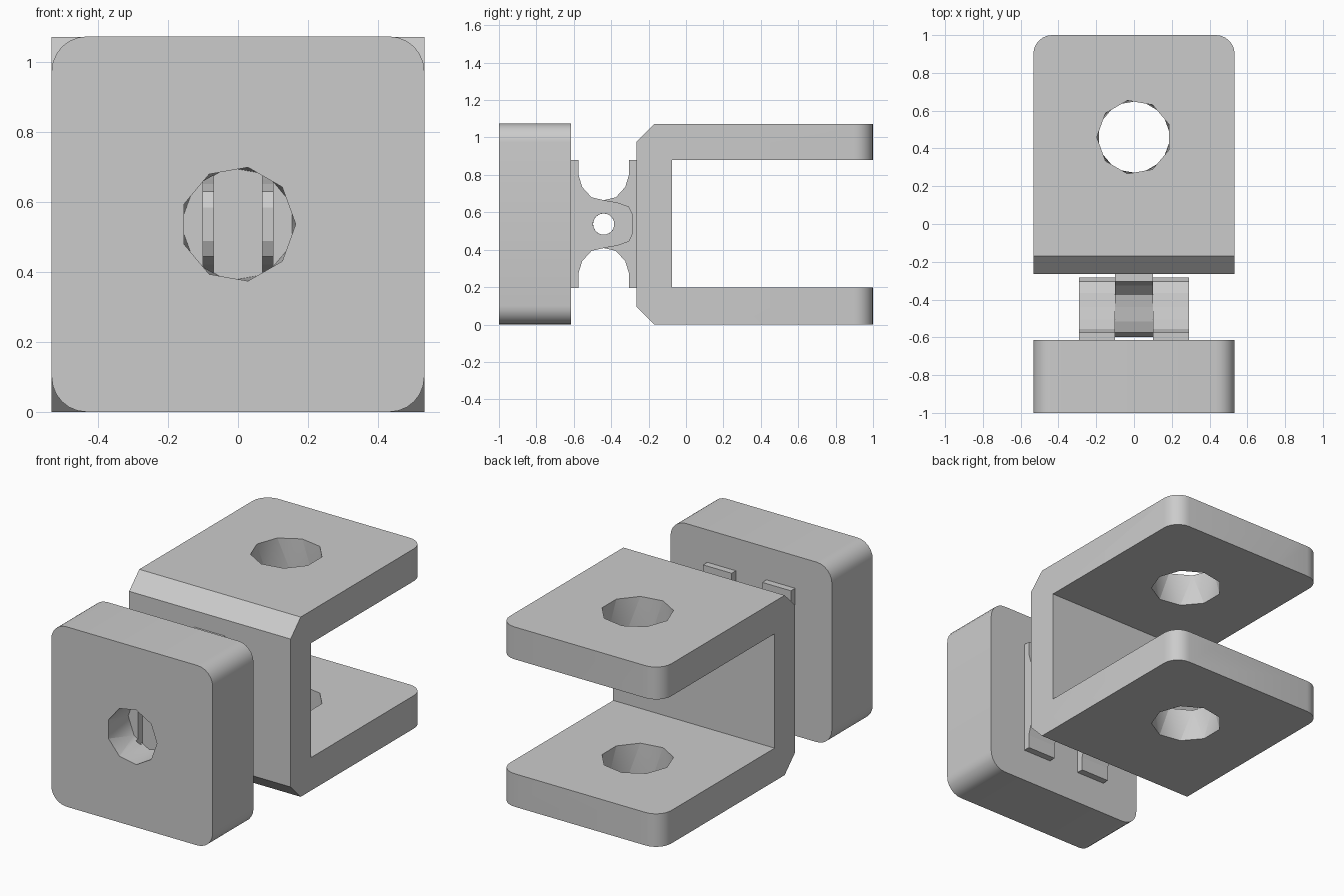
import bpy, bmesh, math
from mathutils import Vector

cube = bpy.data.objects.get("Cube")
if cube:
    bpy.data.objects.remove(cube, do_unlink=True)

grey = bpy.data.materials.new("plain_grey")
grey.use_nodes = True
grey.diffuse_color = (0.6, 0.6, 0.6, 1)
grey.node_tree.nodes["Principled BSDF"].inputs["Base Color"].default_value = grey.diffuse_color

W, H, MID = 0.533, 1.073, 0.537
AXES = {"x": lambda a, b, d: (d, a, b),
        "y": lambda a, b, d: (a, d, b),
        "z": lambda a, b, d: (a, b, d)}


def make(name, bm):
    bmesh.ops.recalc_face_normals(bm, faces=bm.faces)
    mesh = bpy.data.meshes.new(name)
    bm.to_mesh(mesh)
    bm.free()
    obj = bpy.data.objects.new(name, mesh)
    mesh.materials.append(grey)
    bpy.context.collection.objects.link(obj)
    return obj


def prism(name, points, axis, lo, hi):
    """Extrude a 2D outline along an axis."""
    bm = bmesh.new()
    face = bm.faces.new([bm.verts.new(AXES[axis](a, b, lo)) for a, b in points])
    out = bmesh.ops.extrude_face_region(bm, geom=[face])
    verts = [v for v in out["geom"] if isinstance(v, bmesh.types.BMVert)]
    bmesh.ops.translate(bm, verts=verts, vec=Vector(AXES[axis](0, 0, hi - lo)))
    return make(name, bm)


def box(a0, a1, b0, b1):
    return [(a0, b0), (a1, b0), (a1, b1), (a0, b1)]


def arc(a, b, r, start, end, n):
    return [(a + r * math.cos(t), b + r * math.sin(t))
            for t in (math.radians(start + (end - start) * i / n) for i in range(n + 1))]


def drill(axis, a, b, r, lo, hi, sides=9):
    """Faceted hole cutter whose far rim is turned half a step."""
    bm = bmesh.new()
    for d, turn in ((lo, 0), (hi, 180 / sides)):
        for p in arc(a, b, r, turn, turn + 360, sides)[:-1]:
            bm.verts.new(AXES[axis](*p, d))
    bmesh.ops.convex_hull(bm, input=bm.verts)
    return make("hole_cutter", bm)


def boolean(obj, other, operation="DIFFERENCE"):
    mod = obj.modifiers.new("boolean", "BOOLEAN")
    mod.operation, mod.solver, mod.object = operation, "EXACT", other
    bpy.context.view_layer.objects.active = obj
    bpy.ops.object.modifier_apply(modifier=mod.name)
    bpy.data.objects.remove(other, do_unlink=True)


# Front block with rounded corners
R = 0.1
outline = []
for sx, sz, start in ((1, 1, 0), (-1, 1, 90), (-1, -1, 180), (1, -1, 270)):
    outline += arc(sx * (W - R), MID + sz * (MID - R), R, start, start + 90, 6)
block = prism("front_block", outline, "y", -1, -0.615)

# Blind socket, with two narrow slits in its floor
boolean(block, drill("y", 0, MID, 0.165, -1.001, -0.8))
for side in (-1, 1):
    x0, x1 = sorted((side * 0.07, side * 0.1))
    boolean(block, prism("slit_cutter", box(x0, x1, 0.38, 0.69), "y", -0.82, -0.6))

# U-shaped bracket
c = 0.095
profile = [(-0.265 + c, 0), (1, 0), (1, 0.197), (-0.075, 0.197), (-0.075, 0.88),
           (1, 0.88), (1, H), (-0.265 + c, H), (-0.265, H - c), (-0.265, c)]
bracket = prism("u_bracket", profile, "x", -W, W)
plan = [(-W, -0.5), (W, -0.5)] + arc(W - R, 1 - R, R, 0, 90, 6) \
    + arc(-W + R, 1 - R, R, 90, 180, 6)
boolean(bracket, prism("corner_trim", plan, "z", -0.1, 1.2), "INTERSECT")
for lo, hi in ((-0.001, 0.198), (0.879, H + 0.001)):
    boolean(bracket, drill("z", 0, 0.46, 0.197, lo, hi))

# Hinge knuckles: flat pad, flared neck and rounded end
upper = [(-0.616, 0.88), (-0.575, 0.88), (-0.575, 0.8), (-0.555, 0.735), (-0.505, 0.68),
         (-0.44, 0.665), (-0.365, 0.652), (-0.305, 0.63), (-0.283, 0.585)]
knuckle = upper + [(y, 2 * MID - z) for y, z in reversed(upper)]
mirrored = [(-0.88 - y, z) for y, z in knuckle]


def hinge(name, points, lo, hi):
    obj = prism(name, points, "x", lo, hi)
    boolean(obj, drill("x", -0.44, MID, 0.057, lo - 0.01, hi + 0.01, 16))
    return obj


hinge("right_hinge_arm", knuckle, -0.29, -0.101)
hinge("left_hinge_arm", knuckle, 0.101, 0.29)
hinge("center_hinge_lug", mirrored, -0.1, 0.1)

# Smooth only the rounded outer corners
for obj in (block, bracket):
    bpy.ops.object.select_all(action="DESELECT")
    obj.select_set(True)
    bpy.context.view_layer.objects.active = obj
    bpy.ops.object.shade_smooth_by_angle(angle=math.radians(25))
